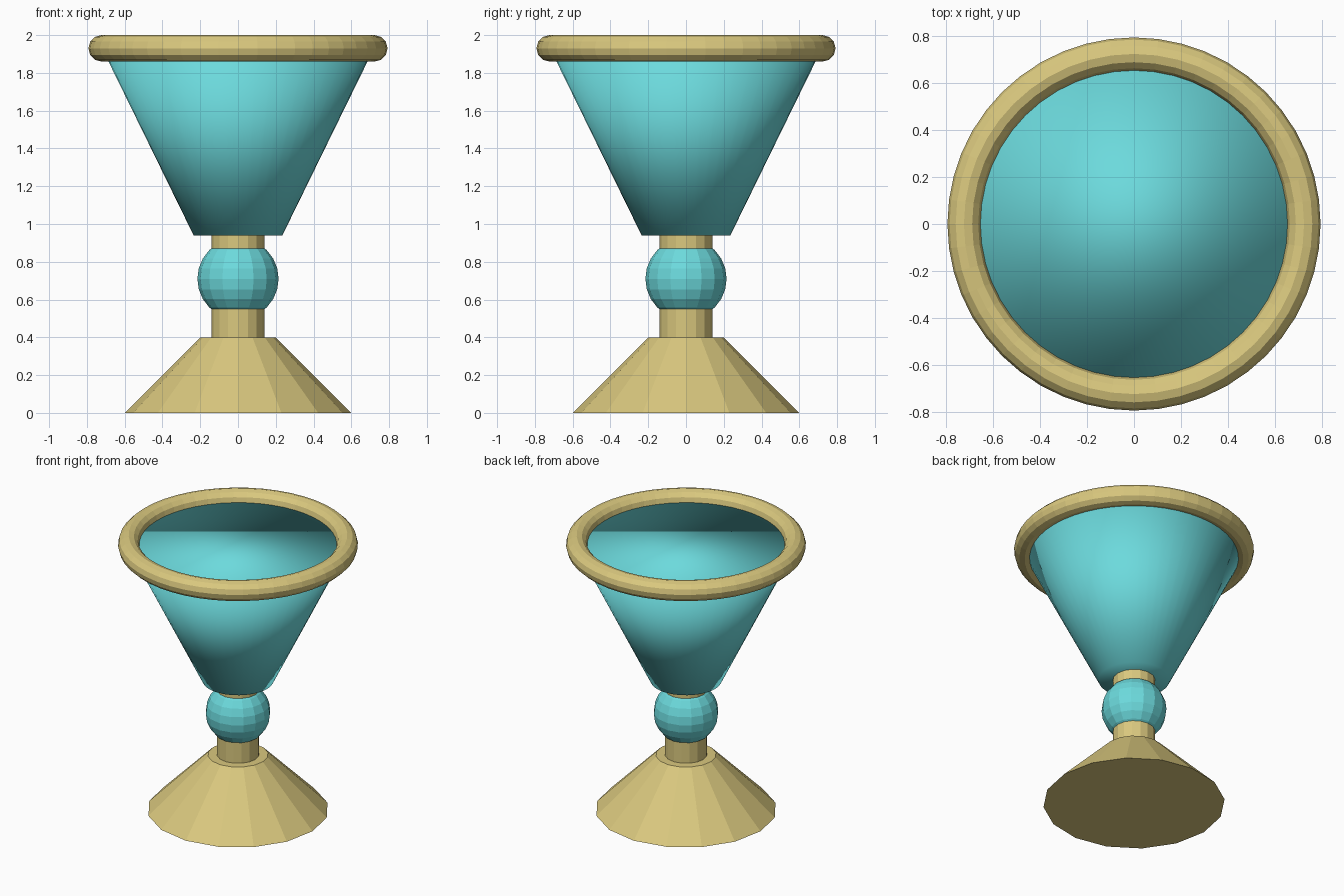
import bpy

cube = bpy.data.objects.get("Cube")
if cube:
    bpy.data.objects.remove(cube, do_unlink=True)


def make_material(name, colour):
    mat = bpy.data.materials.new(name)
    mat.use_nodes = True
    mat.diffuse_color = colour
    mat.node_tree.nodes["Principled BSDF"].inputs["Base Color"].default_value = colour
    return mat


gold = make_material("pale gold", (0.70, 0.58, 0.21, 1))
teal = make_material("light teal", (0.15, 0.70, 0.72, 1))


def finish(name, mat):
    obj = bpy.context.object
    obj.name = obj.data.name = name
    obj.data.materials.append(mat)
    return obj


def frustum(name, mat, sides, bottom_z, top_z, bottom_radius, top_radius):
    bpy.ops.mesh.primitive_cone_add(
        vertices=sides, radius1=bottom_radius, radius2=top_radius,
        depth=top_z - bottom_z, location=(0, 0, (bottom_z + top_z) / 2))
    return finish(name, mat)


# Faceted foot and the stem rising from it
frustum("foot", gold, 16, 0, 0.4, 0.6, 0.2)
frustum("stem", gold, 16, 0.38, 0.96, 0.14, 0.14)

# Faceted ball around the stem
bpy.ops.mesh.primitive_uv_sphere_add(
    segments=16, ring_count=12, radius=0.215, location=(0, 0, 0.71))
finish("stem_knob", teal)

# Filled bowl, with smooth shading carried over its edges
frustum("bowl", teal, 48, 0.94, 1.93, 0.235, 0.72)
bpy.ops.object.shade_smooth()

# Rounded rim ring
bpy.ops.mesh.primitive_torus_add(
    major_segments=48, minor_segments=12, major_radius=0.722,
    minor_radius=0.07, location=(0, 0, 1.93))
finish("rim", gold)
